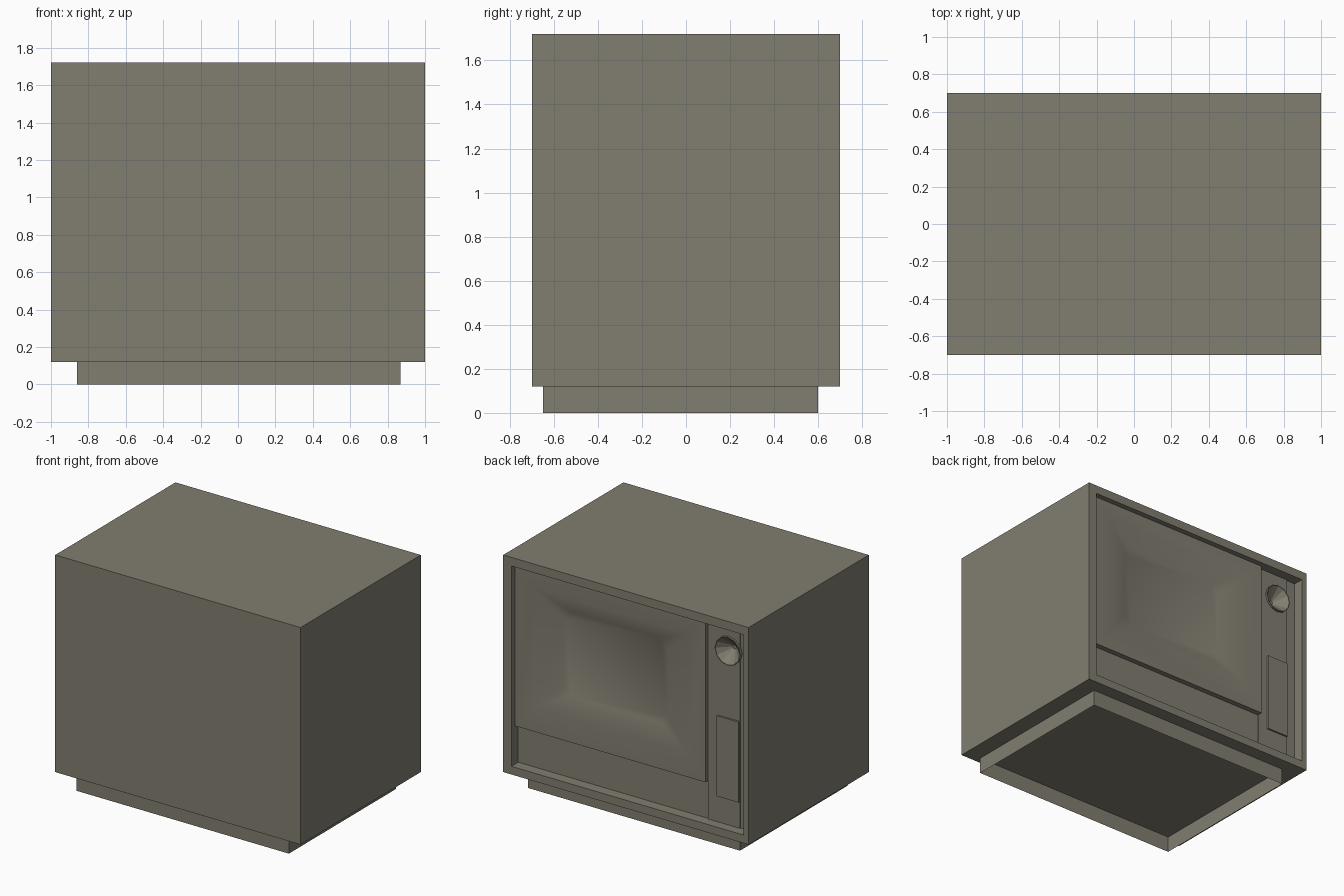
import bpy
import bmesh
from math import radians
from mathutils import Matrix

cube = bpy.data.objects.get("Cube")
if cube:
    bpy.data.objects.remove(cube, do_unlink=True)

COLOR = (0.22, 0.207, 0.162, 1)
paint = bpy.data.materials.new("warm_grey")
paint.use_nodes = True
paint.diffuse_color = COLOR
paint.node_tree.nodes["Principled BSDF"].inputs["Base Color"].default_value = COLOR


def make(name, bm):
    mesh = bpy.data.meshes.new(name)
    bm.to_mesh(mesh)
    bm.free()
    mesh.materials.append(paint)
    obj = bpy.data.objects.new(name, mesh)
    bpy.context.collection.objects.link(obj)
    return obj


def upright(x0, x1, z0, z1, y, c=0):
    """Rectangle facing the y axis, with corners cut by c."""
    return [(x0 + c, y, z0), (x1 - c, y, z0), (x1, y, z0 + c), (x1, y, z1 - c),
            (x1 - c, y, z1), (x0 + c, y, z1), (x0, y, z1 - c), (x0, y, z0 + c)]


def level(x0, x1, y0, y1, z):
    return [(x0, y0, z), (x1, y0, z), (x1, y1, z), (x0, y1, z)]


def loft(name, rings, cap_start=True, cap_end=True):
    """Skin a chain of rings, merging corners that coincide."""
    bm = bmesh.new()
    loops = [[bm.verts.new(p) for p in ring] for ring in rings]
    for a, b in zip(loops, loops[1:]):
        for i in range(len(a)):
            j = (i + 1) % len(a)
            bm.faces.new((a[i], a[j], b[j], b[i]))
    if cap_start:
        bm.faces.new(loops[0][::-1])
    if cap_end:
        bm.faces.new(loops[-1])
    bmesh.ops.remove_doubles(bm, verts=bm.verts, dist=0.0001)
    bmesh.ops.recalc_face_normals(bm, faces=bm.faces)
    return make(name, bm)


def box(name, x0, x1, y0, y1, z0, z1):
    return loft(name, [upright(x0, x1, z0, z1, y0), upright(x0, x1, z0, z1, y1)])


def cone(name, x, z, y0, y1, r0, r1, sides=12):
    bm = bmesh.new()
    bmesh.ops.create_cone(bm, cap_ends=True, segments=sides, radius1=r0, radius2=r1,
                          depth=y1 - y0)
    bm.transform(Matrix.Translation((x, (y0 + y1) / 2, z)) @ Matrix.Rotation(radians(-90), 4, "X"))
    return make(name, bm)


def activate(obj):
    bpy.ops.object.select_all(action="DESELECT")
    obj.select_set(True)
    bpy.context.view_layer.objects.active = obj


def cut(targets, cutter):
    cutter.hide_render = True
    for obj in targets:
        mod = obj.modifiers.new("cut", "BOOLEAN")
        mod.operation = "DIFFERENCE"
        mod.solver = "EXACT"
        mod.object = cutter
        activate(obj)
        bpy.ops.object.modifier_apply(modifier=mod.name)
    bpy.data.objects.remove(cutter, do_unlink=True)


# Cabinet with a shallow recess in its screen side
FACE, FLOOR, PANEL = 0.70, 0.62, 0.66
outer = (-1, 1, 0.12, 1.72)
recess = (-0.959, 0.934, 0.18, 1.656)
cabinet = loft("cabinet", [upright(*outer, -FACE), upright(*outer, FACE),
                           upright(*recess, FACE), upright(*recess, FLOOR)])

# Open skirt under the cabinet
loft("base_skirt", [level(-0.86, 0.87, -0.65, 0.60, 0),
                    level(-0.86, 0.87, -0.65, 0.60, 0.12)], False, False)

# Screen panel with a sunken, corner-cut screen
panel = (-0.62, 0.934, 0.463, 1.656)
bezel = (-0.472, 0.774, 0.64, 1.52)
glass = (-0.27, 0.58, 0.77, 1.39)
cut([cabinet], box("screen_cutter", -0.46, 0.76, 0.56, 0.64, 0.65, 1.51))
screen = loft("screen_panel", [upright(*panel, FLOOR), upright(*panel, PANEL),
                               upright(*bezel, PANEL), upright(*glass, 0.595, 0.06)], False)
# The open back makes the outward side ambiguous, so face the glass forward
if max(screen.data.polygons, key=lambda p: len(p.vertices)).normal.y < 0:
    screen.data.flip_normals()
activate(screen)
bpy.ops.object.shade_smooth_by_angle(angle=radians(30))

# Control strip, dished tuning knob and speaker plate
strip = box("control_strip", -0.88, -0.62, 0.61, 0.628, 0.18, 1.656)
knob = cone("tuning_knob", -0.789, 1.467, 0.61, 0.643, 0.105, 0.105)
box("speaker_plate", -0.876, -0.699, 0.615, 0.642, 0.375, 0.968)
cut([cabinet, strip, knob], cone("dish_cutter", -0.789, 1.467, 0.56, 0.66, 0.015, 0.118))
